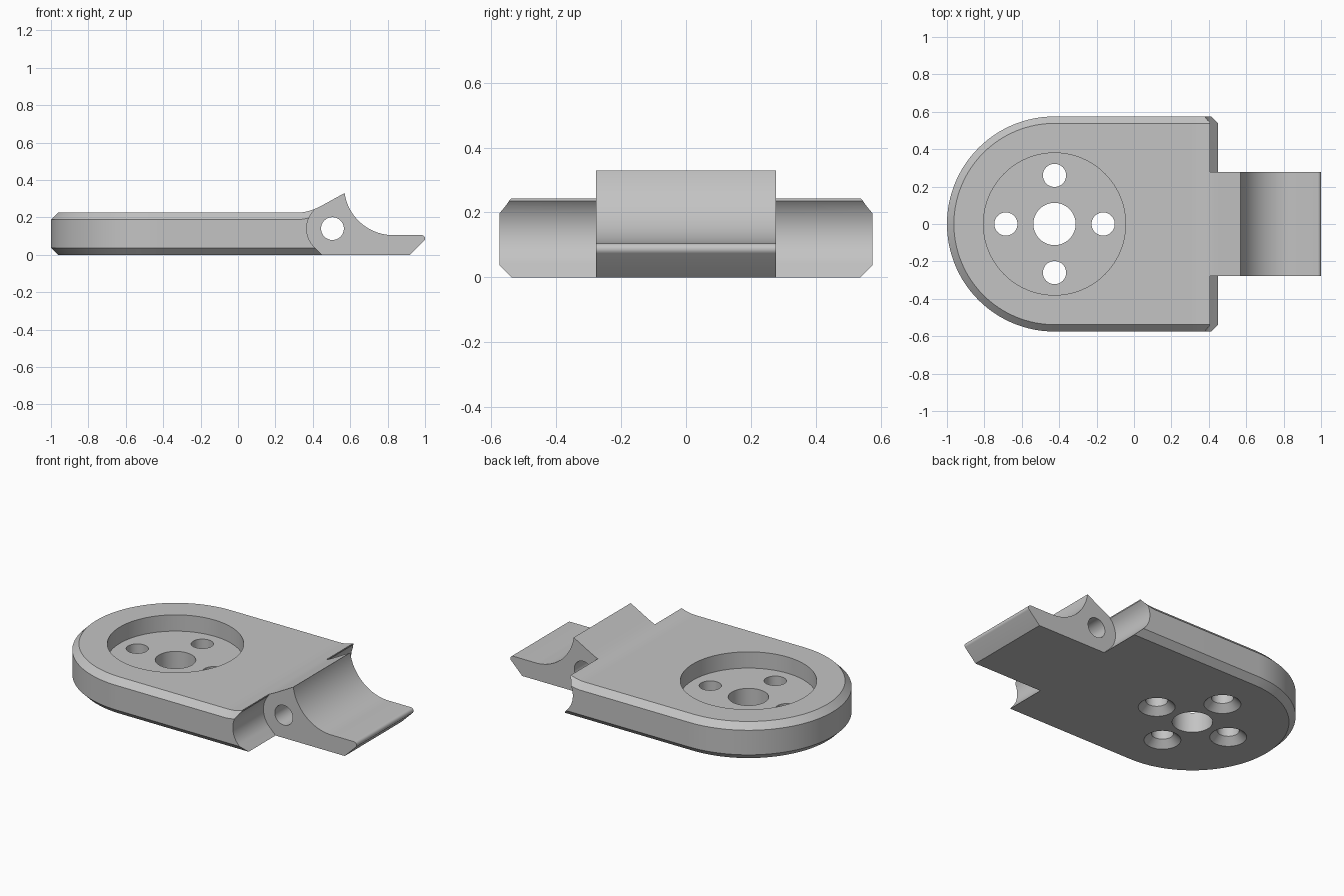
import bpy, bmesh
from math import sin, cos, pi, sqrt, radians

cube = bpy.data.objects.get("Cube")
if cube:
    bpy.data.objects.remove(cube, do_unlink=True)

grey = bpy.data.materials.new("plain grey")
grey.use_nodes = True
COLOUR = (0.55, 0.55, 0.55, 1)
grey.diffuse_color = COLOUR
grey.node_tree.nodes["Principled BSDF"].inputs["Base Color"].default_value = COLOUR

CX, R, T, C = -0.425, 0.575, 0.225, 0.037   # round end centre, radius, thickness, chamfer
SEAM, HALF = 0.45, 0.277                    # start and half width of the tongue
PIN = (0.505, 0.14)                         # hinge axis in x, z


def finish(name, bm):
    bmesh.ops.remove_doubles(bm, verts=bm.verts, dist=1e-5)
    bmesh.ops.recalc_face_normals(bm, faces=bm.faces)
    mesh = bpy.data.meshes.new(name)
    bm.to_mesh(mesh)
    bm.free()
    obj = bpy.data.objects.new(name, mesh)
    bpy.context.collection.objects.link(obj)
    mesh.materials.append(grey)
    return obj


def arc(cx, cz, r, start, end, n):
    return [(cx + r * cos(radians(start + (end - start) * i / n)),
             cz + r * sin(radians(start + (end - start) * i / n))) for i in range(n + 1)]


def prism(name, profile, y0, y1):
    """Extrude an x-z profile along y."""
    bm = bmesh.new()
    face = bm.faces.new([bm.verts.new((x, y0, z)) for x, z in profile])
    ext = bmesh.ops.extrude_face_region(bm, geom=[face])["geom"]
    moved = [v for v in ext if isinstance(v, bmesh.types.BMVert)]
    bmesh.ops.translate(bm, verts=moved, vec=(0, y1 - y0, 0))
    return finish(name, bm)


def turned(name, profile, cx, cy, n=64):
    """Closed body of revolution about a vertical axis, from (radius, z) pairs."""
    bm = bmesh.new()
    rings = [[bm.verts.new((cx + r * cos(2 * pi * i / n), cy + r * sin(2 * pi * i / n), z))
              for i in range(n)] for r, z in profile]
    for a, b in zip(rings, rings[1:]):
        for i in range(n):
            j = (i + 1) % n
            bm.faces.new((a[i], a[j], b[j], b[i]))
    bm.faces.new(rings[0])
    bm.faces.new(rings[-1])
    return finish(name, bm)


def cut(obj, cutter):
    mod = obj.modifiers.new("cut", "BOOLEAN")
    mod.operation = "DIFFERENCE"
    mod.solver = "EXACT"
    mod.object = cutter
    bpy.context.view_layer.objects.active = obj
    bpy.ops.object.modifier_apply(modifier=mod.name)


def discard(obj):
    bpy.data.objects.remove(obj, do_unlink=True)


def top(x):
    """Height of the top: flat, a fillet, then the ramp."""
    if x < 0.31:
        return T
    if x < 0.437:
        return T + 0.263 - sqrt(0.263 ** 2 - (x - 0.31) ** 2)
    return 0.33 - (0.57 - x) * 0.55


# Plate: half outline from the tip round to the hinge end, then mirrored
half = []
for i in range(33):
    a = pi - pi / 2 * i / 32
    half.append((CX + R * cos(a), R * sin(a), CX + (R - C) * cos(a), (R - C) * sin(a)))
for x in [0.31 + (SEAM - 0.31) * i / 10 for i in range(11)]:
    half.append((x, R, x, R - C))

bm = bmesh.new()
sides = {}
for s in (1, -1):
    sides[s] = [[bm.verts.new(p) for p in (
        (qx, s * qy, 0), (px, s * py, C), (px, s * py, top(px) - C), (qx, s * qy, top(qx)))]
        for px, py, qx, qy in half]
    for a, b in zip(sides[s], sides[s][1:]):
        for k in range(3):
            bm.faces.new((a[k], b[k], b[k + 1], a[k + 1]))
for k in (0, 3):
    for i in range(len(half) - 1):
        bm.faces.new((sides[1][i][k], sides[1][i + 1][k], sides[-1][i + 1][k], sides[-1][i][k]))
bm.faces.new(sides[1][-1] + sides[-1][-1][::-1])
# weld the tip, where both halves meet
plate = finish("plate", bm)

# Concave hinge clearance beside the tongue
clearance = arc(*PIN, 0.138, 225, 136, 24)
clearance = [(0.469, -0.02)] + clearance + [(clearance[-1][0], 0.5), (0.7, 0.5), (0.7, -0.02)]
for y0, y1 in ((HALF, 0.8), (-0.8, -HALF)):
    cutter = prism("clearance_cutter", clearance, y0, y1)
    cut(plate, cutter)
    discard(cutter)

# Round recess, centre bore and four countersunk holes
cutters = [turned("recess_cutter", [(0.38, 0.125), (0.38, 0.4)], CX, 0, 96),
           turned("bore_cutter", [(0.113, -0.1), (0.113, 0.2)], CX, 0)]
for i in range(4):
    cutters.append(turned("screw_cutter", [(0.123, -0.02), (0.062, 0.041), (0.062, 0.2)],
                          CX + 0.26 * cos(pi / 2 * i), 0.26 * sin(pi / 2 * i), 48))
for cutter in cutters:
    cut(plate, cutter)
    discard(cutter)

# Tongue: ramp, concave saddle, flat lip with rounded corner
profile = [(SEAM, 0), (SEAM, top(SEAM)), (0.57, 0.33)]
profile += arc(0.83, 0.368, 0.263, 188.4, 270, 32)
profile += arc(0.982, 0.087, 0.018, 90, -45, 8) + [(0.92, 0)]
tongue = prism("hinge_tongue", profile, -HALF, HALF)

# Pin hole across the hinge
pin = prism("pin_cutter", arc(*PIN, 0.061, 0, 352.5, 47), -0.5, 0.5)
for obj in (plate, tongue):
    cut(obj, pin)
discard(pin)

for obj in (plate, tongue):
    bpy.ops.object.select_all(action="DESELECT")
    obj.select_set(True)
    bpy.context.view_layer.objects.active = obj
    bpy.ops.object.shade_smooth_by_angle(angle=radians(25))
